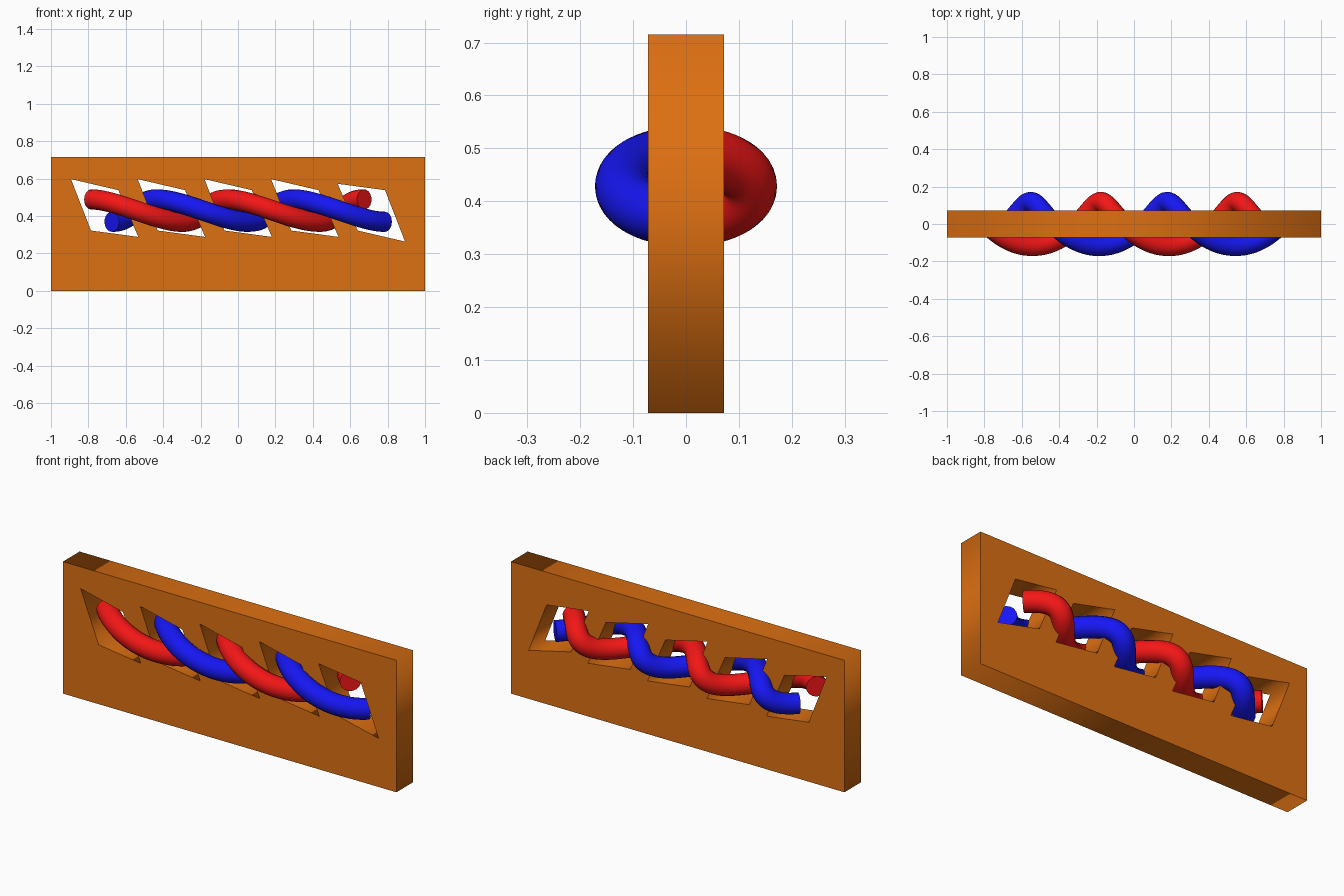
import bpy
from math import pi, sin, cos, radians

if "Cube" in bpy.data.objects:
    bpy.data.objects.remove(bpy.data.objects["Cube"])

MID_Z = 0.4285   # height of the twist axis


def material(name, rgb):
    m = bpy.data.materials.new(name)
    m.diffuse_color = (*rgb, 1)
    m.use_nodes = True
    m.node_tree.nodes["Principled BSDF"].inputs["Base Color"].default_value = m.diffuse_color
    return m


def curve_object(name, kind, splines, mat, **settings):
    """Make a poly-spline curve object: splines = [(points, closed), ...]."""
    cu = bpy.data.curves.new(name, 'CURVE')
    cu.dimensions = kind
    for pts, closed in splines:
        s = cu.splines.new('POLY')
        s.points.add(len(pts) - 1)
        for p, co in zip(s.points, pts):
            p.co = (*co, 1)
        s.use_cyclic_u = closed
    for key, value in settings.items():
        setattr(cu, key, value)
    cu.materials.append(mat)
    ob = bpy.data.objects.new(name, cu)
    bpy.context.collection.objects.link(ob)
    return ob


def to_mesh(ob):
    bpy.ops.object.select_all(action='DESELECT')
    ob.select_set(True)
    bpy.context.view_layer.objects.active = ob
    bpy.ops.object.convert(target='MESH')


orange = material("orange", (0.72, 0.16, 0.006))
red = material("red", (0.9, 0.008, 0.008))
blue = material("blue", (0.008, 0.008, 0.9))

# Plate with five slanted windows; the last is the first turned half round
outer = [(-1, 0, 0), (1, 0, 0), (1, 0.715, 0), (-1, 0.715, 0)]
window = [(-0.893, 0.597), (-0.64, 0.538), (-0.533, 0.288), (-0.786, 0.322)]
windows = [[(x + i * 0.3568, z, 0) for x, z in window] for i in range(4)]
windows.append([(-x, 0.86 - z, 0) for x, z in window])
plate = curve_object("plate", '2D', [(outer, True)] + [(w, True) for w in windows],
                     orange, extrude=0.0715, fill_mode='BOTH')
plate.rotation_euler.x = radians(90)
to_mesh(plate)
bpy.ops.object.transform_apply(rotation=True)

# Two twisted strands: a leaning flattened helix and its half-turn copy
STEPS = 112
strand = []
for i in range(STEPS + 1):
    a = 4 * pi * i / STEPS
    strand.append((-0.725 + 0.73 * a / (2 * pi) - 0.06 * cos(a),
                   -0.118 * sin(a), 0.06 * cos(a)))

for name, side, mat in (("red_strand", 1, red), ("blue_strand", -1, blue)):
    pts = [(side * x, y, MID_Z + side * z) for x, y, z in strand]
    ob = curve_object(name, '3D', [(pts, False)], mat, bevel_depth=0.054,
                      bevel_resolution=6, use_fill_caps=True)
    to_mesh(ob)
    bpy.ops.object.shade_smooth_by_angle(angle=radians(40))
